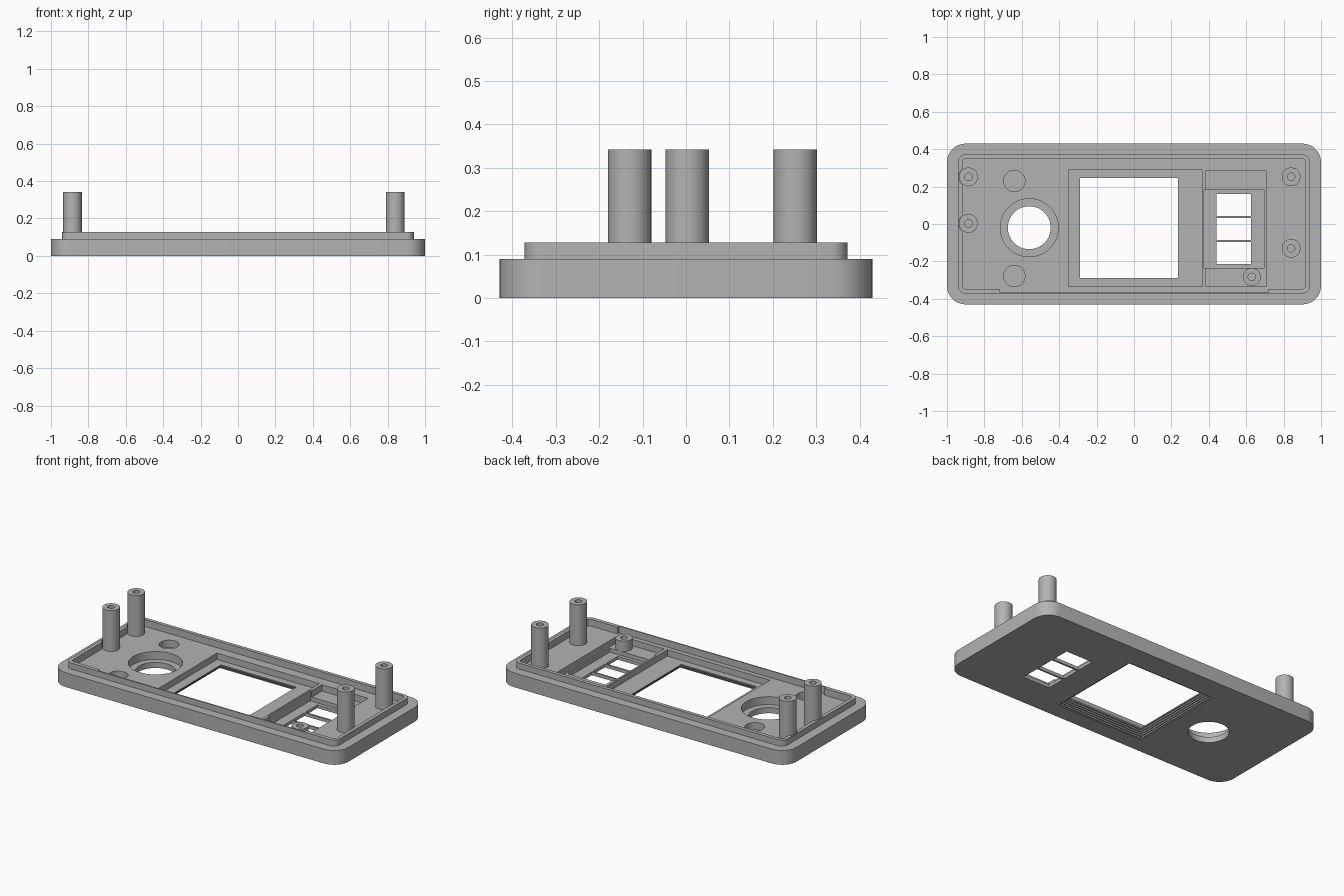
import bpy, bmesh, math

cube = bpy.data.objects.get("Cube")
if cube:
    bpy.data.objects.remove(cube, do_unlink=True)

grey = bpy.data.materials.new("matte grey")
grey.use_nodes = True
GREY = (0.45, 0.45, 0.45, 1)
grey.diffuse_color = GREY
grey.node_tree.nodes["Principled BSDF"].inputs["Base Color"].default_value = GREY

FLOOR, LEDGE, RIM, TOP = 0.085, 0.09, 0.128, 0.342


def prism(name, outline, z0, z1):
    """Extrude a flat outline from z0 up to z1."""
    bm = bmesh.new()
    base = bm.faces.new([bm.verts.new((x, y, z0)) for x, y in outline])
    up = bmesh.ops.extrude_face_region(bm, geom=[base])["geom"]
    for v in up:
        if isinstance(v, bmesh.types.BMVert):
            v.co.z = z1
    bmesh.ops.recalc_face_normals(bm, faces=bm.faces)
    mesh = bpy.data.meshes.new(name)
    bm.to_mesh(mesh)
    bm.free()
    mesh.materials.append(grey)
    obj = bpy.data.objects.new(name, mesh)
    bpy.context.collection.objects.link(obj)
    return obj


def rounded(x0, x1, y0, y1, r, n=8):
    """Outline of a rectangle with rounded corners."""
    pts = []
    corners = [(x1 - r, y1 - r), (x0 + r, y1 - r), (x0 + r, y0 + r), (x1 - r, y0 + r)]
    for q, (cx, cy) in enumerate(corners):
        for i in range(n + 1):
            a = math.pi / 2 * (q + i / n)
            pts.append((cx + r * math.cos(a), cy + r * math.sin(a)))
    return pts


def rect(x0, x1, y0, y1):
    return [(x0, y0), (x1, y0), (x1, y1), (x0, y1)]


def circle(x, y, r, n=48):
    return [(x + r * math.cos(math.tau * i / n), y + r * math.sin(math.tau * i / n))
            for i in range(n)]


def combine(obj, outline, z0, z1, operation="DIFFERENCE"):
    """Cut or add a prism, then discard the helper."""
    helper = prism("helper", outline, z0, z1)
    helper.hide_render = True
    mod = obj.modifiers.new("shape", "BOOLEAN")
    mod.operation, mod.solver, mod.object = operation, "EXACT", helper
    bpy.context.view_layer.update()
    old = obj.data
    new = bpy.data.meshes.new_from_object(
        obj.evaluated_get(bpy.context.evaluated_depsgraph_get()))
    obj.modifiers.clear()
    obj.data = new
    bpy.data.meshes.remove(old)
    bpy.data.objects.remove(helper, do_unlink=True)


def finish(obj):
    bpy.ops.object.select_all(action="DESELECT")
    obj.select_set(True)
    bpy.context.view_layer.objects.active = obj
    bpy.ops.object.shade_smooth_by_angle(angle=math.radians(30))


# Cover plate with its raised rim and hollow inside
plate = prism("cover_plate", rounded(-1, 1, -0.43, 0.43, 0.1), 0, LEDGE)
combine(plate, rounded(-0.94, 0.94, -0.372, 0.372, 0.04), 0.05, RIM, "UNION")
combine(plate, rounded(-0.918, 0.918, -0.347, 0.35, 0.02), FLOOR, 0.2)
combine(plate, rect(-0.72, 0.72, -0.364, -0.3), FLOOR, 0.2)

# Screen pocket, window and stepped bevel underneath
combine(plate, rect(-0.35, 0.365, -0.335, 0.29), 0.045, 0.2)
combine(plate, rect(-0.29, 0.235, -0.29, 0.245), -0.1, 0.2)
STEPS = 5
for i in range(1, STEPS + 1):
    d = 0.04 * i / STEPS
    combine(plate, rect(-0.29 - d, 0.235 + d, -0.29 - d, 0.245 + d),
            -0.1, 0.042 * (1 - (i - 0.5) / STEPS))

# Button pocket in two depths, with three windows
combine(plate, rect(0.385, 0.705, -0.335, 0.285), 0.045, 0.2)
combine(plate, rect(0.375, 0.695, -0.235, 0.183), 0.02, 0.2)
for y in (-0.213, -0.085, 0.043):
    combine(plate, rect(0.44, 0.625, y, y + 0.117), -0.1, 0.2)

# Round opening with counterbore, and two round recesses
combine(plate, circle(-0.56, -0.02, 0.155), 0.035, 0.2)
combine(plate, circle(-0.56, -0.02, 0.115), -0.1, 0.2)
for y in (0.23, -0.278):
    combine(plate, circle(-0.64, y, 0.057), 0.04, 0.2)

# Clearance in the rim around the right-hand posts
POSTS = {"right_back_post": (-0.885, 0.252), "right_front_post": (-0.885, 0.003),
         "left_back_post": (0.84, 0.252), "left_front_post": (0.84, -0.13)}
for x, y in POSTS.values():
    if x < 0:
        combine(plate, circle(x, y, 0.053), FLOOR, 0.2)
finish(plate)

# Hollow screw posts and the short standoff in the button pocket
for name, (x, y) in POSTS.items():
    post = prism(name, circle(x, y, 0.05), FLOOR - 0.01, TOP)
    combine(post, circle(x, y, 0.02, 24), FLOOR, TOP + 0.1)
    finish(post)
standoff = prism("button_standoff", circle(0.63, -0.283, 0.048), 0.04, 0.11)
combine(standoff, circle(0.63, -0.283, 0.02, 24), 0.05, 0.2)
finish(standoff)
